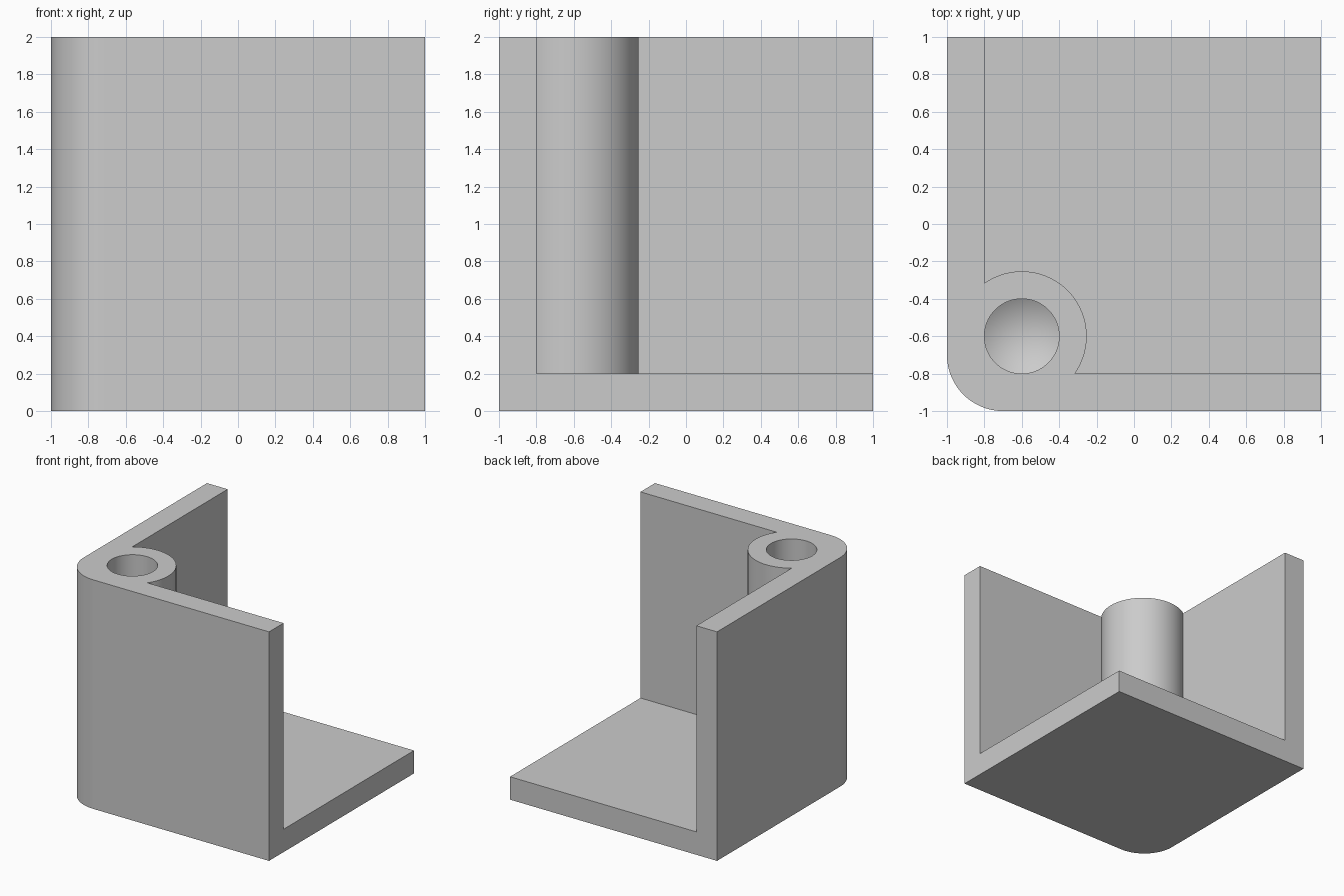
import bpy, bmesh
from math import pi, cos, sin, acos, tan, radians

cube = bpy.data.objects.get("Cube")
if cube:
    bpy.data.objects.remove(cube, do_unlink=True)

grey = bpy.data.materials.new("Light grey")
grey.use_nodes = True
colour = (0.6, 0.6, 0.6, 1)
grey.diffuse_color = colour
grey.node_tree.nodes["Principled BSDF"].inputs["Base Color"].default_value = colour

WALL = 0.2        # wall and floor thickness
FILLET = 0.3      # outer corner radius
BOSS = 0.347      # screw boss radius
HOLE = 0.2        # screw hole radius
AXIS = -0.6       # boss centre in both x and y
HOLE_BOTTOM = 1.0


def arc(cx, cy, r, start, end, steps):
    angles = [start + (end - start) * i / steps for i in range(steps + 1)]
    return [(cx + r * cos(a), cy + r * sin(a)) for a in angles]


def prism(name, outline, z0, z1):
    """Solid made by extruding a flat outline upward."""
    bm = bmesh.new()
    face = bm.faces.new([bm.verts.new((x, y, z0)) for x, y in outline])
    top = bmesh.ops.extrude_face_region(bm, geom=[face])["geom"]
    for v in top:
        if isinstance(v, bmesh.types.BMVert):
            v.co.z = z1
    bmesh.ops.recalc_face_normals(bm, faces=bm.faces)
    return finish(name, bm)


def finish(name, bm):
    mesh = bpy.data.meshes.new(name)
    bm.to_mesh(mesh)
    bm.free()
    mesh.materials.append(grey)
    obj = bpy.data.objects.new(name, mesh)
    bpy.context.collection.objects.link(obj)
    return obj


# Block with one rounded vertical corner
corner = arc(-1 + FILLET, -1 + FILLET, FILLET, pi, 1.5 * pi, 24)
bracket = prism("corner_bracket", corner + [(1, -1), (1, 1), (-1, 1)], 0, 2)

# Open space inside the walls, wrapping around the screw boss
inner = -1 + WALL
reach = acos((inner - AXIS) / BOSS)
boss_edge = arc(AXIS, AXIS, BOSS, reach, pi / 2 - reach, 64)
cavity = prism("cavity_cutter",
               [(inner, 1.2)] + boss_edge + [(1.2, inner), (1.2, 1.2)], WALL, 2.2)

# Blind screw hole with a conical drill point
bm = bmesh.new()
ring = arc(AXIS, AXIS, HOLE, 0, 2 * pi, 64)[:-1]
top = [bm.verts.new((x, y, 2.2)) for x, y in ring]
low = [bm.verts.new((x, y, HOLE_BOTTOM)) for x, y in ring]
tip = bm.verts.new((AXIS, AXIS, HOLE_BOTTOM - HOLE / tan(radians(59))))
bm.faces.new(top)
for i in range(len(ring)):
    j = (i + 1) % len(ring)
    bm.faces.new((top[i], top[j], low[j], low[i]))
    bm.faces.new((low[i], low[j], tip))
bmesh.ops.recalc_face_normals(bm, faces=bm.faces)
drill = finish("drill_cutter", bm)

# Cut both shapes out of the block
bpy.context.view_layer.objects.active = bracket
for cutter in (cavity, drill):
    cut = bracket.modifiers.new(cutter.name, 'BOOLEAN')
    cut.operation = 'DIFFERENCE'
    cut.solver = 'EXACT'
    cut.object = cutter
    bpy.ops.object.modifier_apply(modifier=cut.name)
    bpy.data.objects.remove(cutter, do_unlink=True)

bpy.ops.object.select_all(action='DESELECT')
bracket.select_set(True)
bpy.ops.object.shade_smooth_by_angle(angle=radians(25))
